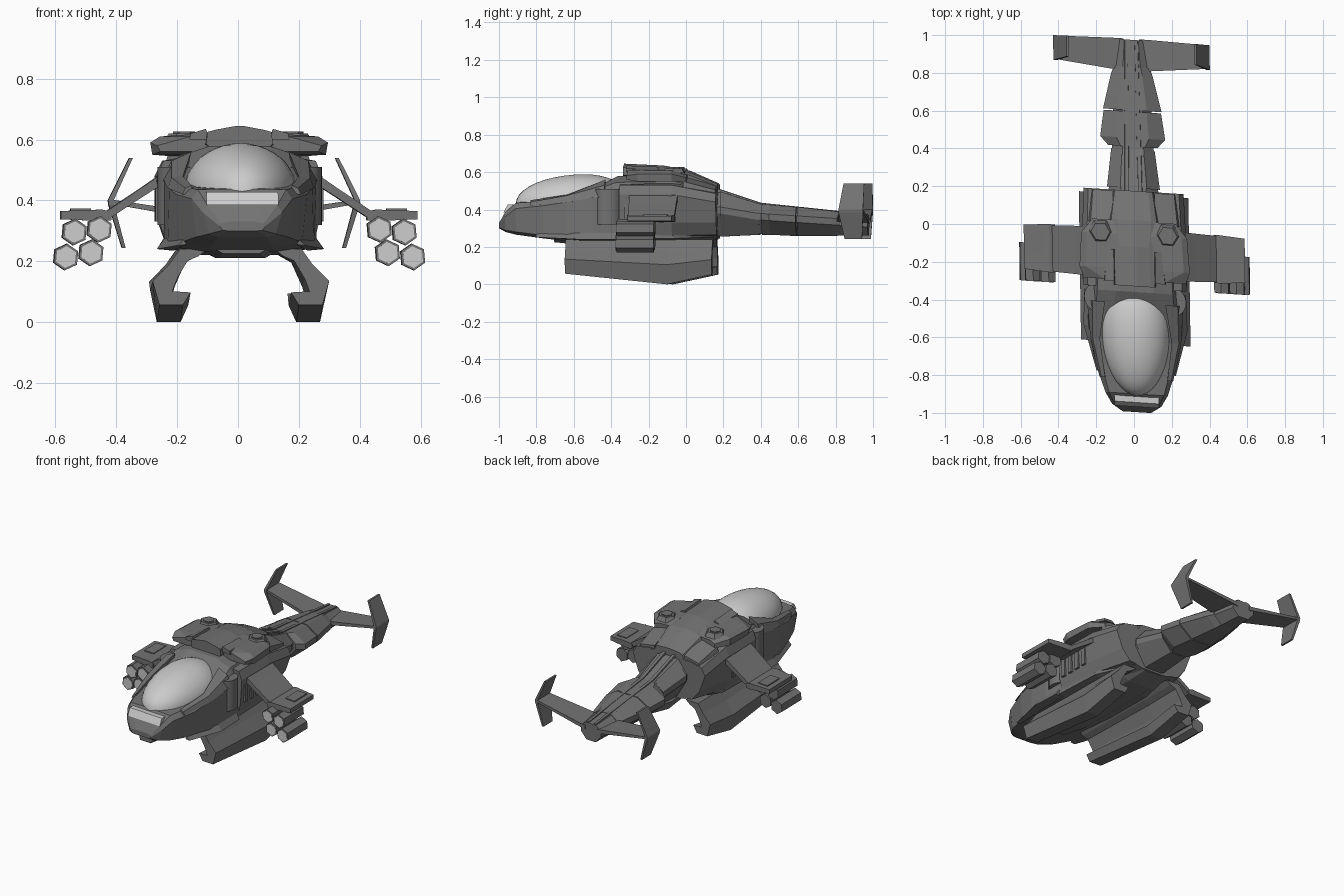
import bpy, bmesh, math
from mathutils import Vector

def material(name, v):
    m = bpy.data.materials.new(name)
    m.diffuse_color = (v, v, v, 1)
    return m

DARK = material("dark_hull", 0.17)
LIGHT = material("light_glass", 0.75)

def finish(bm, name, mirror=False, mat=DARK, smooth=False):
    """Mirror across x, apply the craft's slight skew and make the object."""
    if mirror:
        d = bmesh.ops.duplicate(bm, geom=bm.verts[:] + bm.edges[:] + bm.faces[:])
        for g in d["geom"]:
            if isinstance(g, bmesh.types.BMVert):
                g.co.x *= -1
    bmesh.ops.recalc_face_normals(bm, faces=bm.faces[:])
    for v in bm.verts:
        x, y, z = v.co
        v.co = (x - 0.015 * y, y - 0.065 * x, z)
    me = bpy.data.meshes.new(name)
    bm.to_mesh(me)
    bm.free()
    me.materials.append(mat)
    ob = bpy.data.objects.new(name, me)
    bpy.context.collection.objects.link(ob)
    if smooth:
        bpy.context.view_layer.objects.active = ob
        ob.select_set(True)
        bpy.ops.object.shade_smooth_by_angle(angle=math.radians(40))
        ob.select_set(False)
    return ob

def loft(name, rings, mirror=False, mat=DARK):
    bm = bmesh.new()
    vs = [[bm.verts.new(p) for p in r] for r in rings]
    n = len(vs[0])
    for a, b in zip(vs, vs[1:]):
        for i in range(n):
            bm.faces.new((a[i], a[(i + 1) % n], b[(i + 1) % n], b[i]))
    bm.faces.new(vs[0])
    bm.faces.new(vs[-1])
    return finish(bm, name, mirror, mat)

def ring(y, pts):
    return [(x, y, z) for x, z in pts]

def sym(y, half):
    """Symmetric section from half a profile, bottom to top."""
    return ring(y, list(half) + [(-x, z) for x, z in reversed(half)])

def slab(x, y0, y1, z0, z1):
    return [(x, y0, z0), (x, y1, z0), (x, y1, z1), (x, y0, z1)]

def box(name, x0, x1, y0, y1, z0, z1, mirror=True, mat=DARK):
    return loft(name, [slab(x0, y0, y1, z0, z1), slab(x1, y0, y1, z0, z1)], mirror, mat)

def cylinder(name, cx, cy, cz, r, half, axis, sides, turn=0, mat=DARK, smooth=False, r2=None):
    bm = bmesh.new()
    bmesh.ops.create_cone(bm, cap_ends=True, segments=sides, radius1=r, radius2=r2 or r, depth=2 * half)
    for v in bm.verts:
        c, s = math.cos(turn), math.sin(turn)
        x, y, z = v.co.x * c - v.co.y * s, v.co.x * s + v.co.y * c, v.co.z
        v.co = Vector((cx, cy, cz)) + Vector((x, z, y) if axis == "y" else (x, y, z))
    return finish(bm, name, True, mat, smooth)

# main fuselage with faceted nose
loft("fuselage", [
    sym(-.996, [(.05, .30), (.065, .302), (.075, .315), (.07, .325), (.04, .33)]),
    sym(-.96, [(.08, .28), (.11, .29), (.13, .36), (.115, .385), (.07, .388)]),
    sym(-.90, [(.09, .265), (.15, .28), (.165, .405), (.145, .435), (.08, .438)]),
    sym(-.75, [(.10, .245), (.20, .262), (.215, .42), (.185, .445), (.10, .445)]),
    sym(-.62, [(.11, .23), (.24, .25), (.235, .44), (.20, .462), (.12, .465)]),
    sym(-.48, [(.12, .225), (.25, .245), (.25, .465), (.21, .50), (.12, .515)]),
    sym(-.36, [(.12, .22), (.25, .245), (.23, .48), (.20, .545), (.10, .578)]),
    sym(-.05, [(.12, .22), (.24, .245), (.23, .48), (.19, .55), (.10, .585)]),
    sym(.175, [(.08, .245), (.12, .255), (.17, .42), (.14, .49), (.08, .515)])])
# cockpit side frames, raised along the canopy edge
loft("cockpit_frame", [ring(-.82, [(.16, .42), (.195, .42), (.185, .44), (.165, .45)]),
                       ring(-.62, [(.19, .44), (.24, .44), (.228, .475), (.19, .48)]),
                       ring(-.42, [(.18, .46), (.255, .47), (.225, .53), (.16, .56)])], True)
# swept chine blades along the lower nose
loft("chine_blade", [ring(-.79, [(.18, .255), (.21, .252), (.19, .27)]),
                     ring(-.55, [(.22, .235), (.275, .24), (.25, .275)]),
                     ring(-.36, [(.22, .235), (.27, .24), (.25, .275)])], True)

# bubble canopy
bm = bmesh.new()
bmesh.ops.create_uvsphere(bm, u_segments=40, v_segments=20, radius=1)
bmesh.ops.delete(bm, geom=[v for v in bm.verts if v.co.z < -.1], context="VERTS")
for v in bm.verts:
    v.co = (v.co.x * .185, -.54 + v.co.y * (.37 if v.co.y < 0 else .26), .43 + v.co.z * .158)
finish(bm, "canopy", mat=LIGHT, smooth=True)
# nose lamp window
loft("nose_lamp", [[(x, -.968, .385), (x, -.945, .427), (x, -.90, .427), (x, -.90, .385)]
                   for x in (-.118, .118)], mat=LIGHT)

# engine sponsons and rounded intakes
loft("engine_sponson", [
    ring(-.34, [(.15, .25), (.245, .265), (.262, .33), (.272, .48), (.25, .53), (.17, .535)]),
    ring(-.06, [(.15, .245), (.24, .26), (.265, .33), (.275, .48), (.25, .53), (.17, .545)]),
    ring(.175, [(.10, .255), (.17, .265), (.225, .33), (.265, .44), (.24, .485), (.13, .505)])], True)
cylinder("engine_intake", .19, -.40, .415, .08, .095, "z", 24, smooth=True)
for i in range(4):
    y = -.31 + i * .06
    box(f"side_vent_{i}", .24, .276, y, y + .03, .33, .44)
loft("rear_deck_panel", [ring(-.0, [(.11, .53), (.24, .52), (.23, .55), (.11, .58)]),
                         ring(.17, [(.11, .48), (.225, .47), (.215, .505), (.11, .525)])], True)

# dorsal hood with side pods and hexagonal caps
loft("dorsal_hood", [
    sym(-.33, [(.09, .57), (.11, .585), (.105, .625), (.08, .632), (.01, .645)]),
    sym(-.12, [(.09, .56), (.12, .57), (.11, .61), (.08, .622), (.01, .635)]),
    sym(.02, [(.09, .54), (.14, .545), (.12, .585), (.09, .60), (.01, .608)]),
    sym(.175, [(.08, .48), (.11, .49), (.10, .525), (.08, .535), (.01, .54)])])
loft("hood_side_pod", [
    ring(-.30, [(.09, .56), (.26, .56), (.27, .58), (.16, .61), (.09, .625)]),
    ring(-.24, [(.09, .55), (.285, .55), (.292, .59), (.26, .61), (.09, .622)]),
    ring(-.06, [(.09, .55), (.28, .55), (.28, .59), (.25, .608), (.09, .612)]),
    ring(.015, [(.09, .54), (.22, .545), (.22, .57), (.19, .585), (.09, .59)])], True)
loft("hood_shoulder", [ring(-.31, [(.10, .60), (.165, .60), (.16, .62), (.11, .635)]),
                       ring(-.14, [(.10, .60), (.15, .60), (.145, .612), (.11, .628)])], True)
cylinder("hex_cap", .178, -.052, .607, .068, .013, "z", 6, .5, r2=.05)
cylinder("hex_cap_top", .178, -.052, .62, .036, .006, "z", 6, .5)

# sloped stub wings ending in flat weapon platforms
loft("stub_wing", [slab(.20, -.29, -.025, .487, .525), slab(.32, -.285, -.03, .41, .442),
                   slab(.435, -.28, -.035, .335, .365)], True)
loft("weapon_platform", [slab(.42, -.285, -.03, .335, .362), slab(.45, -.285, -.03, .332, .37),
                         slab(.585, -.275, -.04, .338, .365)], True)
box("platform_hatch", .485, .553, -.19, -.065, .36, .373)

# four hexagonal launcher tubes per side
for i, (x, z) in enumerate([(.46, .305), (.542, .296), (.487, .228), (.57, .214)]):
    cylinder(f"launcher_tube_{i}", x, -.235, z, .044, .10, "y", 6, .09)
    cylinder(f"launcher_face_{i}", x, -.332, z, .036, .006, "y", 6, .09, LIGHT)

# landing skids: bent shells with a heavy foot
SKID = [(.11, .24), (.20, .24), (.235, .18), (.29, .105), (.268, 0), (.19, 0),
        (.165, .055), (.225, .06), (.21, .115), (.175, .195), (.14, .215)]
def skid(y, lift):
    return ring(y, [(x, z + lift * max(0, 1 - z / .22)) for x, z in SKID])
loft("landing_skid", [skid(-.63, .057), skid(-.085, 0), skid(.155, .052)], True)
loft("belly_keel", [sym(-.70, [(.06, .225), (.10, .25)]), sym(-.55, [(.08, .21), (.13, .24)]),
                    sym(.05, [(.08, .214), (.13, .24)]), sym(.17, [(.06, .24), (.10, .26)])])

# segmented tail boom
def tail(y, w, z0, z1):
    m = z0 + (z1 - z0) * .6
    return sym(y, [(w * .45, z0), (w, m - .02), (w, m + .015), (w * .5, z1)])
loft("tail_boom", [tail(.14, .135, .255, .505), tail(.40, .11, .268, .43),
                   tail(.80, .095, .262, .385), tail(.975, .075, .262, .37)])
loft("tail_collar_front", [tail(.19, .14, .255, .495), tail(.395, .115, .265, .43)])
loft("tail_collar_middle", [tail(.41, .13, .265, .43), tail(.455, .172, .265, .425),
                            tail(.595, .152, .258, .413)])
loft("tail_collar_rear", [tail(.602, .155, .258, .413), tail(.79, .11, .258, .392),
                          tail(.83, .095, .262, .385)])
loft("tail_ridge", [ring(.17, [(.02, .46), (.055, .46), (.045, .512), (.025, .512)]),
                    ring(.40, [(.02, .40), (.05, .40), (.042, .436), (.022, .436)]),
                    ring(.97, [(.015, .34), (.04, .34), (.034, .376), (.018, .376)])], True)

# tailplane and chevron tip fins
loft("tailplane", [slab(.04, .805, .98, .325, .35), slab(.10, .815, .98, .335, .358),
                   slab(.40, .847, .972, .388, .402)], True)
def fin(x, y0, y1, z, t=.006):
    return [(x - t, y0, z), (x + t, y0, z), (x + t, y1, z), (x - t, y1, z)]
loft("tip_fin", [fin(.362, .872, .965, .243), fin(.403, .842, .973, .385, .009),
                 fin(.405, .842, .973, .40, .009), fin(.338, .865, .975, .54)], True)
